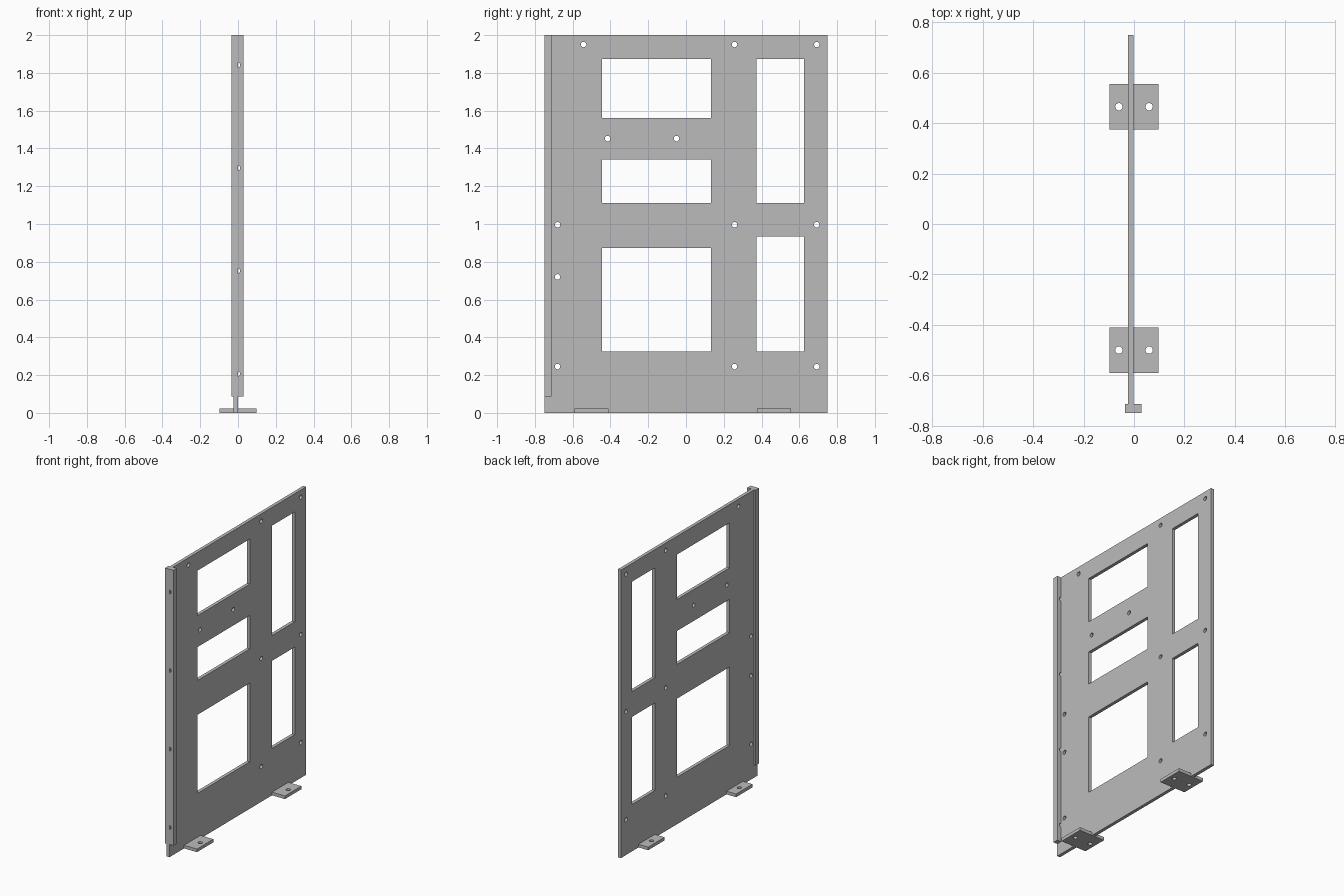
import bpy, math
from mathutils import Matrix, Vector

cube = bpy.data.objects.get("Cube")
if cube:
    bpy.data.objects.remove(cube, do_unlink=True)

grey = bpy.data.materials.new("plain grey")
grey.use_nodes = True
colour = (0.5, 0.5, 0.5, 1)
grey.diffuse_color = colour
grey.node_tree.nodes["Principled BSDF"].inputs["Base Color"].default_value = colour

X, Y, Z = Vector((1, 0, 0)), Vector((0, 1, 0)), Vector((0, 0, 1))


def rect(u0, u1, v0, v1):
    return [(u0, v0), (u1, v0), (u1, v1), (u0, v1)]


def circle(u, v, r, n=24):
    return [(u + r * math.cos(2 * math.pi * i / n),
             v + r * math.sin(2 * math.pi * i / n)) for i in range(n)]


def plate(name, loops, w0, w1, axes):
    """Flat plate: first loop is the outline, the rest are openings."""
    curve = bpy.data.curves.new(name, "CURVE")
    curve.dimensions = "2D"
    curve.fill_mode = "BOTH"
    curve.extrude = (w1 - w0) / 2
    for loop in loops:
        spline = curve.splines.new("POLY")
        spline.points.add(len(loop) - 1)
        for p, (u, v) in zip(spline.points, loop):
            p.co = (u, v, 0, 1)
        spline.use_cyclic_u = True
    obj = bpy.data.objects.new(name, curve)
    bpy.context.collection.objects.link(obj)
    bpy.ops.object.select_all(action="DESELECT")
    obj.select_set(True)
    bpy.context.view_layer.objects.active = obj
    bpy.ops.object.convert(target="MESH")
    obj = bpy.context.view_layer.objects.active
    turn = Matrix(axes).transposed().to_4x4()
    obj.data.transform(turn @ Matrix.Translation((0, 0, (w0 + w1) / 2)))
    obj.data.materials.clear()
    obj.data.materials.append(grey)
    for face in obj.data.polygons:
        face.use_smooth = False
    return obj


# Upright panel with five windows and its bolt holes
windows = [rect(-0.444, 0.132, z0, z1)
           for z0, z1 in ((1.56, 1.873), (1.11, 1.342), (0.326, 0.872))]
windows += [rect(0.372, 0.625, z0, z1)
            for z0, z1 in ((1.11, 1.873), (0.326, 0.934))]
bolts = [(y, z) for y in (0.257, 0.692) for z in (0.245, 0.996, 1.95)]
bolts += [(-0.68, z) for z in (0.245, 0.72, 0.996)]
bolts += [(-0.542, 1.95), (-0.415, 1.452), (-0.05, 1.452)]
plate("panel", [rect(-0.75, 0.75, 0, 2)] + windows
      + [circle(y, z, 0.0145) for y, z in bolts],
      -0.024, -0.001, (Y, Z, X))

# Front edge strip with a row of holes
plate("edge_strip", [rect(-0.035, 0.029, 0.088, 2)]
      + [circle(-0.002, 0.207 + 0.545 * i, 0.0135) for i in range(4)],
      0.713, 0.75, (X, Z, -Y))

# Feet
for name, y in (("front_foot", -0.5), ("back_foot", 0.465)):
    plate(name, [rect(-0.098, 0.098, y - 0.09, y + 0.09)]
          + [circle(x, y, 0.0145) for x in (-0.06, 0.06)],
          0, 0.022, (X, Y, Z))
